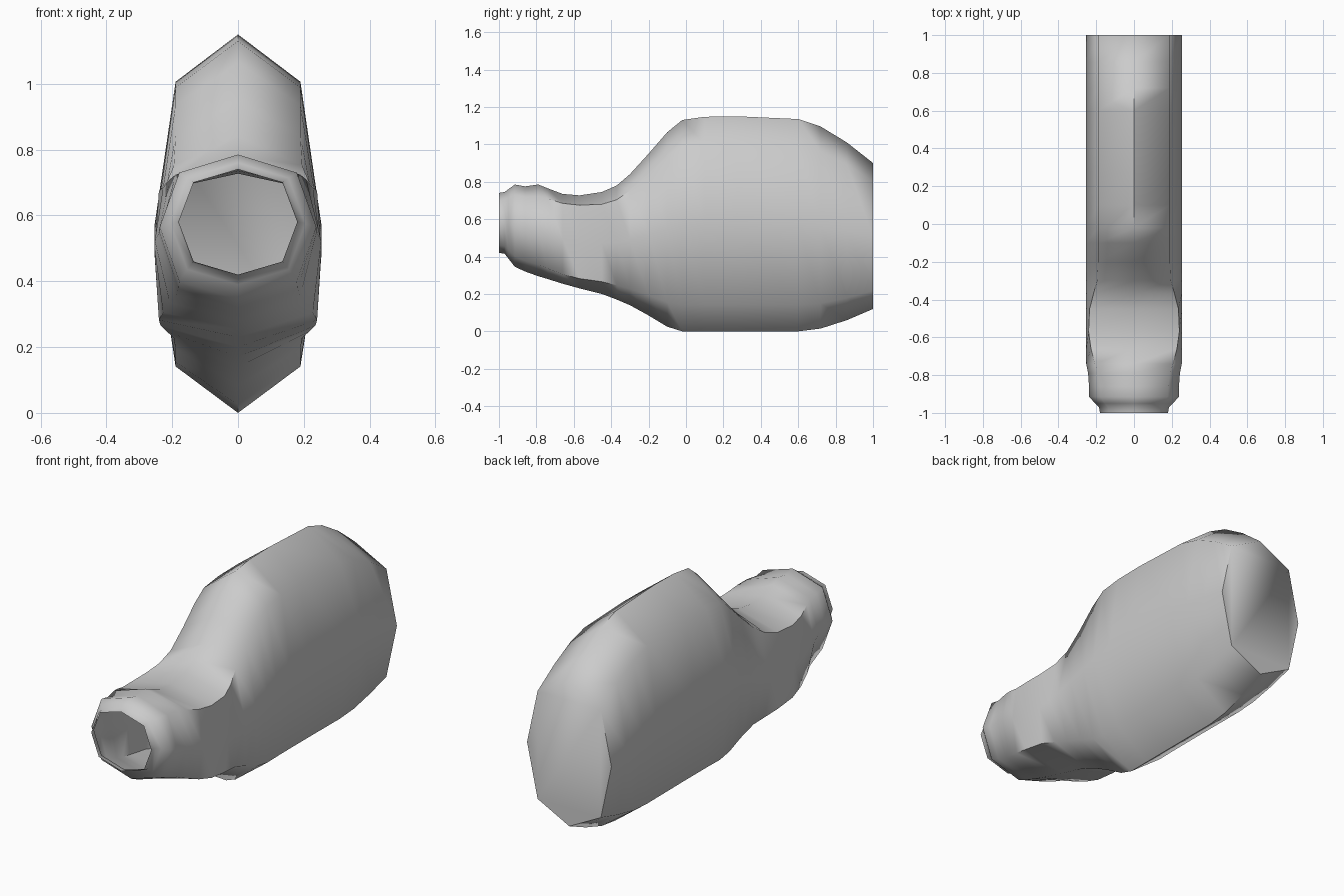
import bpy, bmesh, math

# Ring profile, front to back: y, bottom z, top z, half width,
# shoulder width factor, shoulder height factor
RINGS = [
    (-1.00, .420, .740, .180, .75, .75),
    (-0.97, .415, .745, .185, .75, .75),
    (-0.95, .390, .760, .205, .75, .75),
    (-0.915, .345, .785, .238, .75, .75),
    (-0.86, .320, .775, .238, .76, .75),
    (-0.79, .295, .785, .243, .78, .75),
    (-0.74, .280, .765, .253, .82, .77),
    (-0.66, .255, .735, .253, .90, .79),
    (-0.57, .230, .727, .253, .95, .79),
    (-0.45, .200, .745, .253, .93, .76),
    (-0.37, .170, .780, .253, .85, .75),
    (-0.30, .140, .840, .253, .77, .75),
    (-0.20, .085, .950, .253, .75, .75),
    (-0.10, .025, 1.065, .253, .75, .75),
    (-0.02, .000, 1.130, .253, .75, .75),
    (0.10, .000, 1.147, .253, .75, .75),
    (0.27, .000, 1.150, .253, .75, .75),
    (0.60, .000, 1.135, .253, .75, .75),
    (0.72, .015, 1.095, .253, .75, .75),
    (0.86, .060, 1.010, .253, .75, .75),
    (1.00, .120, .900, .253, .75, .75),
]


def ring(bm, y, low, high, w, fx, fz):
    """Eight-sided ring with points at top and bottom."""
    mid, half = (low + high) / 2, (high - low) / 2
    pts = [(0, 1), (fx, fz), (1, 0), (fx, -fz), (0, -1), (-fx, -fz), (-1, 0), (-fx, fz)]
    return [bm.verts.new((u * w, y, mid + v * half)) for u, v in pts]


# Hollow bottle shell: open mouth at the front, flat base at the back
bm = bmesh.new()
rings = [ring(bm, *r) for r in RINGS]
for a, b in zip(rings, rings[1:]):
    for i in range(8):
        j = (i + 1) % 8
        bm.faces.new((a[i], a[j], b[j], b[i]))
bm.faces.new(rings[-1])

mesh = bpy.data.meshes.new("bottle_shell")
bm.to_mesh(mesh)
bm.free()
shell = bpy.data.objects.new("bottle_shell", mesh)
bpy.context.collection.objects.link(shell)
bpy.context.view_layer.objects.active = shell
shell.select_set(True)
bpy.ops.object.shade_smooth_by_angle(angle=math.radians(65))
